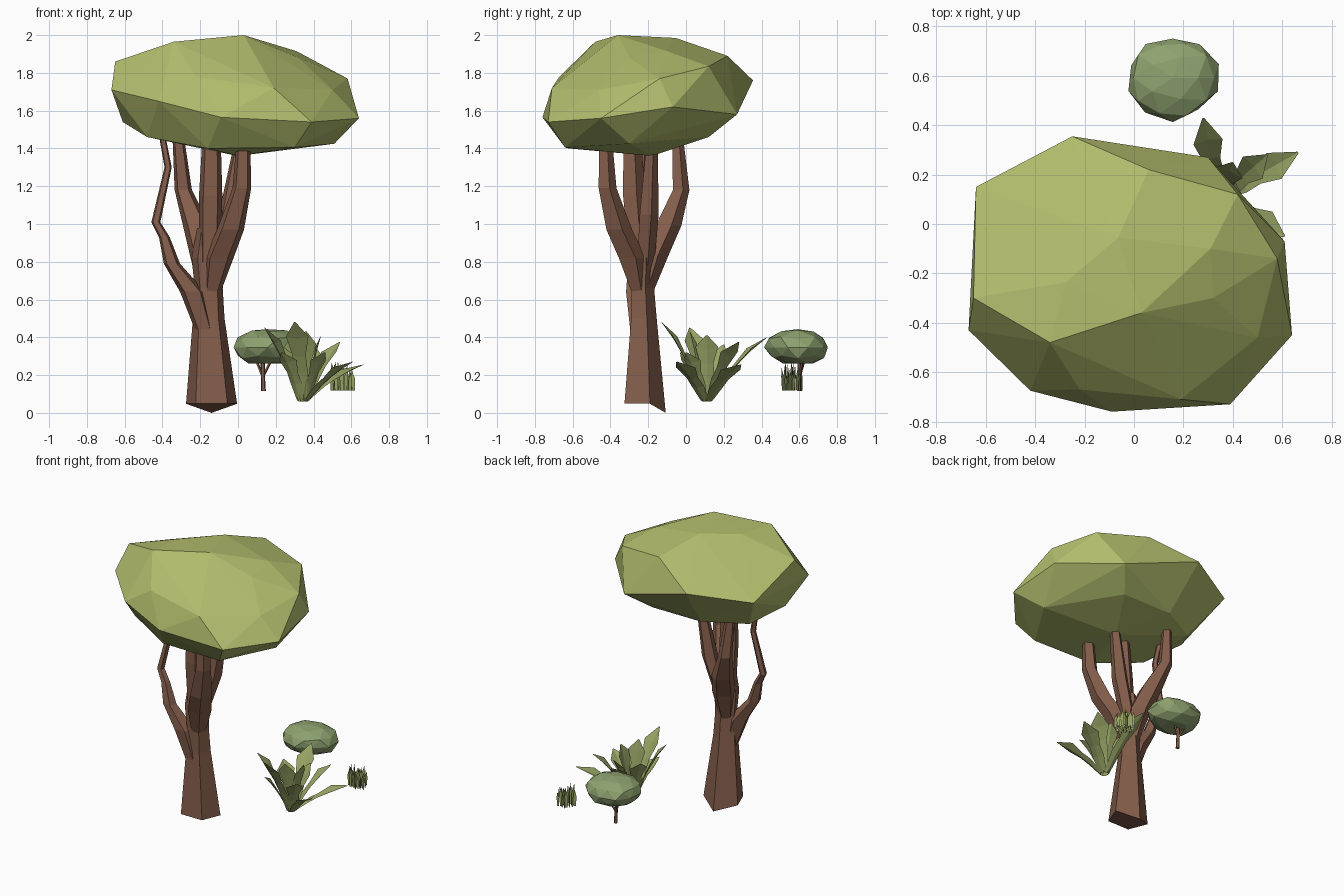
import bpy, bmesh, math, random
from mathutils import Vector

if "Cube" in bpy.data.objects:
    bpy.data.objects.remove(bpy.data.objects["Cube"])

random.seed(4)


def material(name, rgb):
    m = bpy.data.materials.new(name)
    m.diffuse_color = (*rgb, 1)
    m.use_nodes = True
    m.node_tree.nodes["Principled BSDF"].inputs["Base Color"].default_value = m.diffuse_color
    return m


LEAF = material("canopy_green", (0.44, 0.50, 0.15))
BARK = material("bark", (0.23, 0.11, 0.07))
BUSH = material("bush_green", (0.27, 0.36, 0.16))
FERN = material("plant_green", (0.31, 0.37, 0.13))


def finish(name, bm, mat, closed=True):
    if closed:
        bmesh.ops.recalc_face_normals(bm, faces=bm.faces)
    me = bpy.data.meshes.new(name)
    bm.to_mesh(me)
    bm.free()
    me.materials.append(mat)
    ob = bpy.data.objects.new(name, me)
    bpy.context.collection.objects.link(ob)
    return ob


def hull(name, pts, mat):
    bm = bmesh.new()
    for p in pts:
        bm.verts.new(p)
    r = bmesh.ops.convex_hull(bm, input=bm.verts)
    inner = [v for v in r["geom_interior"] if isinstance(v, bmesh.types.BMVert)]
    bmesh.ops.delete(bm, geom=inner, context='VERTS')
    return finish(name, bm, mat)


def limb(name, path, sides=5, turn=0.3, squash=1.0, tilt=0.0):
    """Tapered faceted limb; path entries are x, y, z, radius. Tilt slants the foot."""
    bm = bmesh.new()
    rings = []
    for n, (x, y, z, r) in enumerate(path):
        ring = []
        for i in range(sides):
            a = turn + 2 * math.pi * i / sides
            dz = min(tilt, 1.4 * tilt * (1 - math.sin(a))) if n == 0 else 0
            ring.append(bm.verts.new((x + r * math.cos(a), y + squash * r * math.sin(a), z + dz)))
        rings.append(ring)
    for a, b in zip(rings, rings[1:]):
        for i in range(sides):
            j = (i + 1) % sides
            bm.faces.new((a[i], a[j], b[j], b[i]))
    bm.faces.new(rings[0])
    bm.faces.new(rings[-1])
    return finish(name, bm, BARK)


# Large canopy: one faceted cloud, rim points then underside then crown
hull("canopy", [
    (-.64, .15, 1.72), (-.25, .355, 1.76), (.30, .27, 1.58), (.61, -.07, 1.62),
    (.64, -.45, 1.56), (.39, -.73, 1.54), (-.09, -.76, 1.565), (-.42, -.675, 1.65),
    (-.67, -.43, 1.71), (-.61, -.25, 1.54), (-.48, -.03, 1.46), (-.48, -.48, 1.46),
    (-.16, -.62, 1.40), (0, -.18, 1.36), (.51, -.3, 1.425), (.3, -.64, 1.405),
    (.18, .12, 1.46), (-.2, .12, 1.46),
    (-.65, -.3, 1.86), (-.34, -.48, 1.965), (.03, -.36, 2.0), (-.065, -.055, 1.985),
    (-.275, -.235, 1.97), (.06, .22, 1.89), (.31, -.1, 1.915), (.58, -.14, 1.77),
    (.42, .12, 1.835), (.5, -.46, 1.71), (.32, -.3, 1.88), (-.22, -.67, 1.78),
    (.19, -.71, 1.72)], LEAF)

# Trunk and branches, each branch starting inside the trunk
limb("trunk", [(-.14, -.228, 0, .142), (-.155, -.23, .5, .088),
               (-.155, -.235, .66, .078), (-.16, -.235, .82, .09), (-.15, -.24, .98, .07)],
     5, math.pi / 2, .85, .05)
limb("branch_left", [(-.165, -.25, .40, .05), (-.24, -.26, .64, .07), (-.35, -.27, .79, .045),
                     (-.39, -.26, .93, .03), (-.435, -.25, 1.01, .025),
                     (-.37, -.23, 1.3, .02), (-.40, -.22, 1.46, .018)])
limb("branch_front", [(-.145, -.24, .6, .04), (-.1, -.29, .82, .08), (-.04, -.36, .97, .075),
                      (.02, -.42, 1.19, .052), (.03, -.43, 1.48, .036)])
limb("branch_back", [(-.16, -.23, .6, .04), (-.18, -.17, .84, .08), (-.22, -.10, .99, .075),
                     (-.29, -.03, 1.18, .048), (-.32, -.05, 1.5, .03)])
limb("branch_middle", [(-.15, -.25, .8, .06), (-.145, -.28, 1.15, .065), (-.14, -.29, 1.48, .05)])
limb("branch_right", [(-.145, -.22, .75, .05), (-.05, -.2, 1.05, .055), (.02, -.18, 1.48, .03)])

# Small bush: flattened, uneven faceted ball on a forked stem
bm = bmesh.new()
bmesh.ops.create_icosphere(bm, subdivisions=2, radius=1)
for v in bm.verts:
    k = random.uniform(.92, 1.07)
    z = v.co.z * (.1 if v.co.z > 0 else .105)
    v.co = Vector((.157 + v.co.x * .187 * k, .592 + v.co.y * .17 * k, max(.347 + z * k, .262)))
finish("bush_crown", bm, BUSH)
limb("bush_stem", [(.135, .6, .115, .013), (.132, .6, .2, .011), (.13, .6, .3, .012)])
for i, (dx, dy) in enumerate([(.05, .02), (-.04, .03)]):
    limb(f"bush_twig_{i}", [(.132, .6, .19, .008), (.132 + dx, .6 + dy, .29, .007)], 4)


# Leafy plant: folded blades fanning out from one base
def leaf(name, tip, width):
    t = Vector(tip)
    out = Vector((t.x - .345, t.y - .11, 0)).normalized()
    side = Vector((-out.y, out.x, 0))
    b = Vector((.345, .11, .06)) + out * .025
    c = b.lerp(t, .4)
    c.z = b.z + (t.z - b.z) * .62
    bm = bmesh.new()
    rows = []
    for s, w in [(0, .4), (.3, .65), (.5, .6), (.74, 1), (1, .06)]:
        p = b * (1 - s) ** 2 + c * 2 * s * (1 - s) + t * s * s
        lift = Vector((0, 0, .25 * w * width)) - out * .15 * w * width
        rows.append([bm.verts.new(q) for q in
                     (p - side * w * width + lift, p, p + side * w * width + lift)])
    for lo, hi in zip(rows, rows[1:]):
        for i in (0, 1):
            bm.faces.new((lo[i + 1], lo[i], hi[i], hi[i + 1]))
    finish(name, bm, FERN, False)


tips = [(.28, .43, .40), (.665, .29, .255), (.54, .28, .375), (.61, -.05, .27),
        (.30, -.13, .48), (.14, .02, .45), (.44, .11, .41), (.36, .02, .43),
        (.22, .2, .36), (.23, -.03, .32), (.40, .25, .36), (.46, .0, .32)]
for i, tip in enumerate(tips):
    leaf(f"plant_leaf_{i}", tip, .06)

# Grass tuft: thin upright pointed blades on a jittered spiral
bm = bmesh.new()
for i in range(28):
    r, a = math.sqrt((i + .5) / 28), i * 2.4
    x, y = .556 + .064 * r * math.cos(a), .562 + .055 * r * math.sin(a)
    h, t = random.uniform(.09, .155), random.uniform(-.9, .5)
    d = Vector((math.cos(t), math.sin(t), 0)) * .012
    lean = d * random.uniform(-1, 1)
    p = Vector((x, y, .118))
    up = Vector((0, 0, h))
    v = [bm.verts.new(q) for q in (p - d * .7, p + d * .7, p + d + up * .6 + lean * .4,
                                   p + up + lean, p - d + up * .6 + lean * .4)]
    bm.faces.new(v)
finish("grass_tuft", bm, FERN, False)
